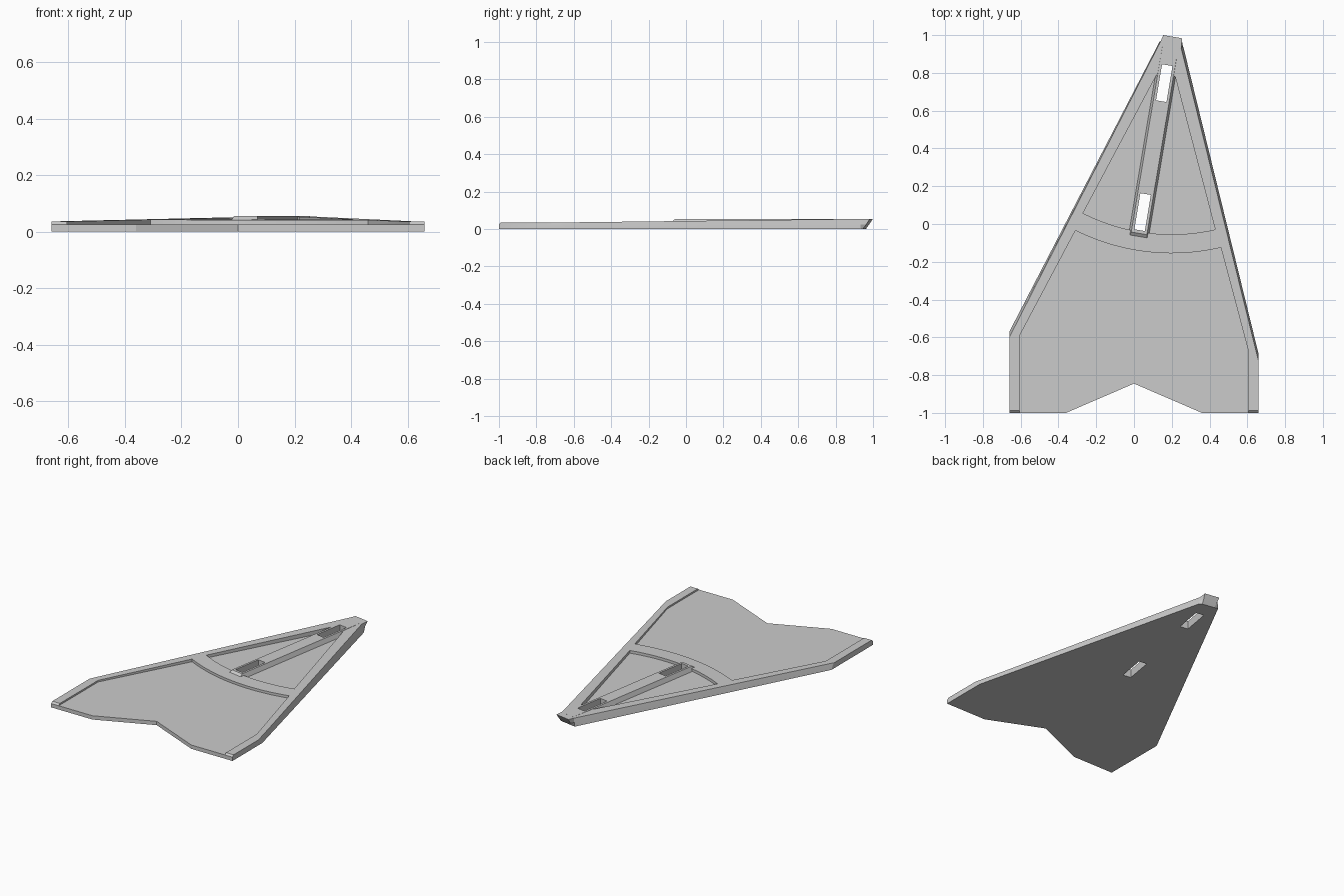
import bpy, bmesh, math
from mathutils import Vector

cube = bpy.data.objects.get("Cube")
if cube:
    bpy.data.objects.remove(cube, do_unlink=True)

grey = bpy.data.materials.new("light_grey")
grey.use_nodes = True
colour = (0.6, 0.6, 0.6, 1)
grey.diffuse_color = colour
grey.node_tree.nodes["Principled BSDF"].inputs["Base Color"].default_value = colour

FLOOR = 0.025


def loft(name, rings):
    """Closed solid through matching rings of 3D points, listed bottom to top."""
    bm = bmesh.new()
    loops = [[bm.verts.new(p) for p in ring] for ring in rings]
    n = len(loops[0])
    for low, high in zip(loops, loops[1:]):
        for i in range(n):
            j = (i + 1) % n
            bm.faces.new((low[i], low[j], high[j], high[i]))
    bm.faces.new(loops[0][::-1])
    bm.faces.new(loops[-1])
    bmesh.ops.recalc_face_normals(bm, faces=bm.faces)
    mesh = bpy.data.meshes.new(name)
    bm.to_mesh(mesh)
    bm.free()
    mesh.materials.append(grey)
    obj = bpy.data.objects.new(name, mesh)
    bpy.context.collection.objects.link(obj)
    return obj


def ring(points, z):
    return [(x, y, z) for x, y in points]


def prism(name, points, low, high):
    return loft(name, [ring(points, low), ring(points, high)])


def combine(target, other, operation):
    mod = target.modifiers.new(operation.title(), "BOOLEAN")
    mod.operation, mod.object, mod.solver = operation, other, "EXACT"
    bpy.context.view_layer.objects.active = target
    bpy.ops.object.modifier_apply(modifier=mod.name)
    bpy.data.objects.remove(other, do_unlink=True)


def arc(radius, x_start, x_end, steps=20):
    """Arc swung about the nose pivot."""
    cx, cy = 0.2, 0.985
    xs = [x_start + (x_end - x_start) * i / steps for i in range(steps + 1)]
    return [(x, cy - math.sqrt(radius ** 2 - (x - cx) ** 2)) for x in xs]


def rim_height(y):
    return 0.036 + 0.0118 * max(0, y + 0.6)


# Wing plate: notched tail, leaning side walls and an overhanging nose
tail = [(-0.66, -1), (-0.36, -1), (0, -0.845), (0.36, -1), (0.66, -1)]
tail_top = [(x, y + 0.012) for x, y in tail]
base = tail + [(0.66, -0.69), (0.262, 0.935), (0.245, 0.945), (0.16, 0.96), (0.135, 0.965), (-0.66, -0.57)]
top = tail_top + [(0.66, -0.73), (0.25, 0.93), (0.255, 0.983), (0.155, 1), (0.14, 0.965), (-0.66, -0.6)]
middle = tail + [((a + c) / 2, (b + d) / 2) for (a, b), (c, d) in zip(base[5:], top[5:])]
wing = loft("wing_plate", [ring(base, 0), ring(middle, FLOOR), ring(top, 0.036)])

# Slope the rim upwards to the nose
bm = bmesh.new()
bm.from_mesh(wing.data)
bmesh.ops.bisect_plane(bm, geom=bm.verts[:] + bm.edges[:] + bm.faces[:],
                       plane_co=(0, -0.6, 0), plane_no=(0, 1, 0))
for v in bm.verts:
    if v.co.z > 0.03:
        v.co.z = rim_height(v.co.y)
bm.to_mesh(wing.data)
bm.free()

# Tail recess and nose recess, leaving the curved rib between them
tail_recess = [(0.605, -0.67), (0.605, -1.2), (-0.605, -1.2), (-0.605, -0.59)] + arc(1.14, -0.31, 0.46)
nose_recess = arc(1.04, -0.27, 0.43) + [(0.218, 0.78), (0.12, 0.79)]
for name, points in (("tail_recess", tail_recess), ("nose_recess", nose_recess)):
    combine(wing, prism(name, points, FLOOR, 0.2), "DIFFERENCE")

# Raised spine along the slanted axis, with sloping sides and tail end
along = Vector((0.168, 1)).normalized()
across = Vector((along.y, -along.x))
origin = Vector((0.035, 0))


def box_on_axis(start, end, half):
    return [origin + along * s + across * h
            for s, h in ((start, -half), (start, half), (end, half), (end, -half))]


spine = loft("spine", [ring(box_on_axis(-0.10, 0.93, 0.056), 0.018),
                       ring(box_on_axis(-0.05, 0.96, 0.042), 0.0545)])
combine(wing, spine, "UNION")

# Two slots through the spine
for middle_s in (0.064, 0.756):
    slot = prism("slot", box_on_axis(middle_s - 0.097, middle_s + 0.097, 0.028), -0.1, 0.2)
    combine(wing, slot, "DIFFERENCE")

bpy.ops.object.select_all(action="DESELECT")
wing.select_set(True)
bpy.context.view_layer.objects.active = wing
bpy.ops.object.shade_smooth_by_angle(angle=math.radians(20))
